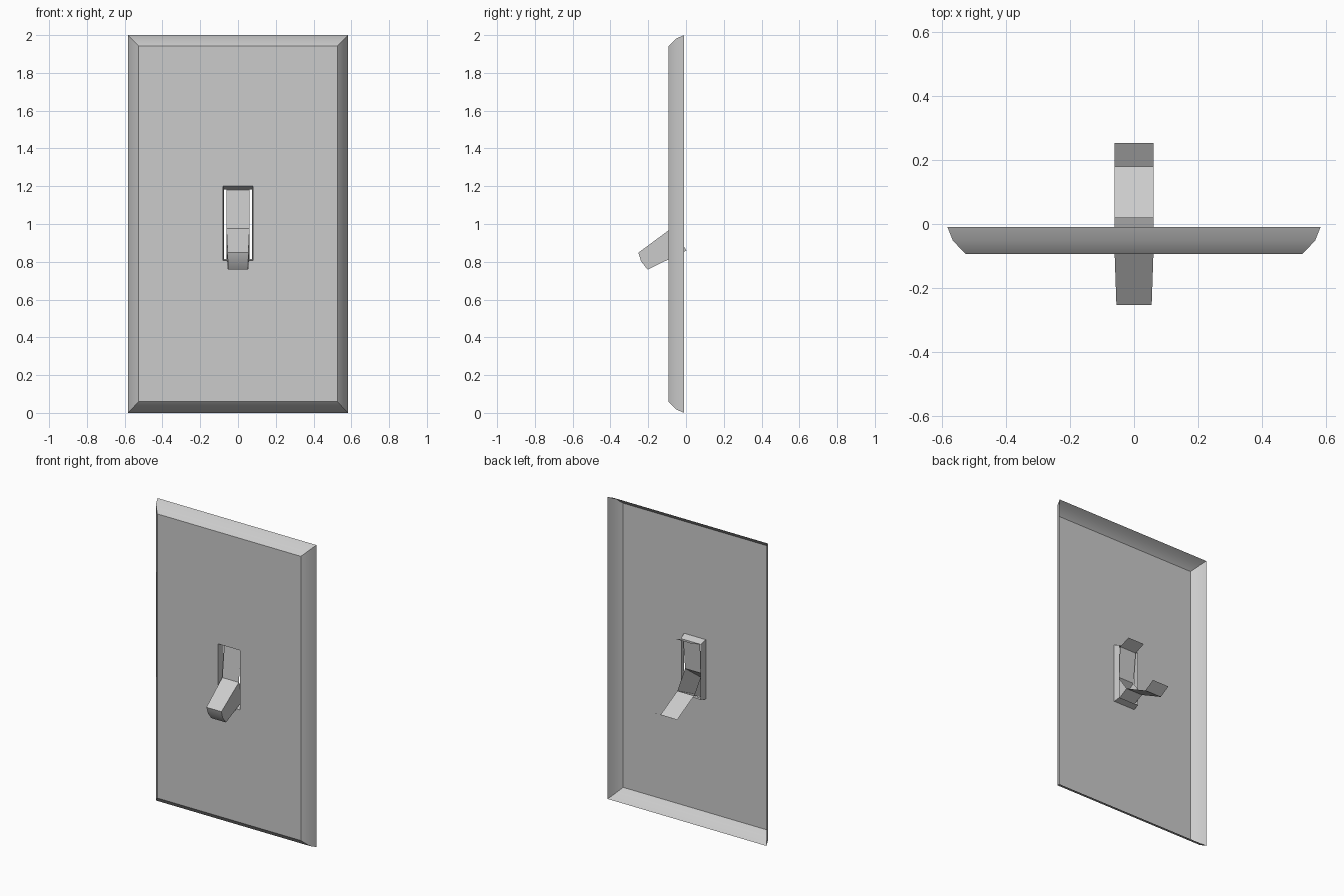
import bpy, bmesh, math

if "Cube" in bpy.data.objects:
    bpy.data.objects.remove(bpy.data.objects["Cube"])


def make_object(name, verts, faces, angle):
    mesh = bpy.data.meshes.new(name)
    mesh.from_pydata(verts, [], faces)
    bm = bmesh.new()
    bm.from_mesh(mesh)
    bmesh.ops.remove_doubles(bm, verts=bm.verts, dist=1e-5)
    bmesh.ops.recalc_face_normals(bm, faces=bm.faces)
    bm.to_mesh(mesh)
    bm.free()
    obj = bpy.data.objects.new(name, mesh)
    bpy.context.collection.objects.link(obj)
    bpy.ops.object.select_all(action='DESELECT')
    obj.select_set(True)
    bpy.context.view_layer.objects.active = obj
    bpy.ops.object.shade_smooth_by_angle(angle=math.radians(angle))
    return obj


# Wall plate: rectangular rings (half width, bottom, top, y) from back rim to opening lip
rings = [
    (0.582, 0.000, 2.000, -0.010),
    (0.565, 0.018, 1.982, -0.052),
    (0.526, 0.060, 1.942, -0.093),
    (0.080, 0.806, 1.200, -0.093),
    (0.073, 0.816, 1.183, -0.050),
]
verts, faces = [], []
for w, lo, hi, y in rings:
    verts += [(-w, y, lo), (w, y, lo), (w, y, hi), (-w, y, hi)]
for r in range(len(rings) - 1):
    for i in range(4):
        j = (i + 1) % 4
        faces.append((4 * r + i, 4 * r + j, 4 * r + 4 + j, 4 * r + 4 + i))
make_object("wall_plate", verts, faces, 40)

# Toggle: one ribbon profile (y, z, half width) from upper flap over the lever to lower flap
profile = [
    (0.020, 1.210, 0.061),
    (-0.057, 1.180, 0.061),
    (-0.078, 0.977, 0.061),
    (-0.252, 0.848, 0.055),
    (-0.238, 0.803, 0.054),
    (-0.203, 0.758, 0.054),
    (0.003, 0.860, 0.061),
    (0.180, 0.768, 0.061),
    (0.252, 0.810, 0.061),
]
verts, faces = [], []
for y, z, w in profile:
    verts += [(-w, y, z), (w, y, z)]
for i in range(len(profile) - 1):
    faces.append((2 * i, 2 * i + 1, 2 * i + 3, 2 * i + 2))
# Lever side walls
for side in (0, 1):
    faces.append(tuple(2 * i + side for i in range(2, 7)))
make_object("toggle_switch", verts, faces, 40)
